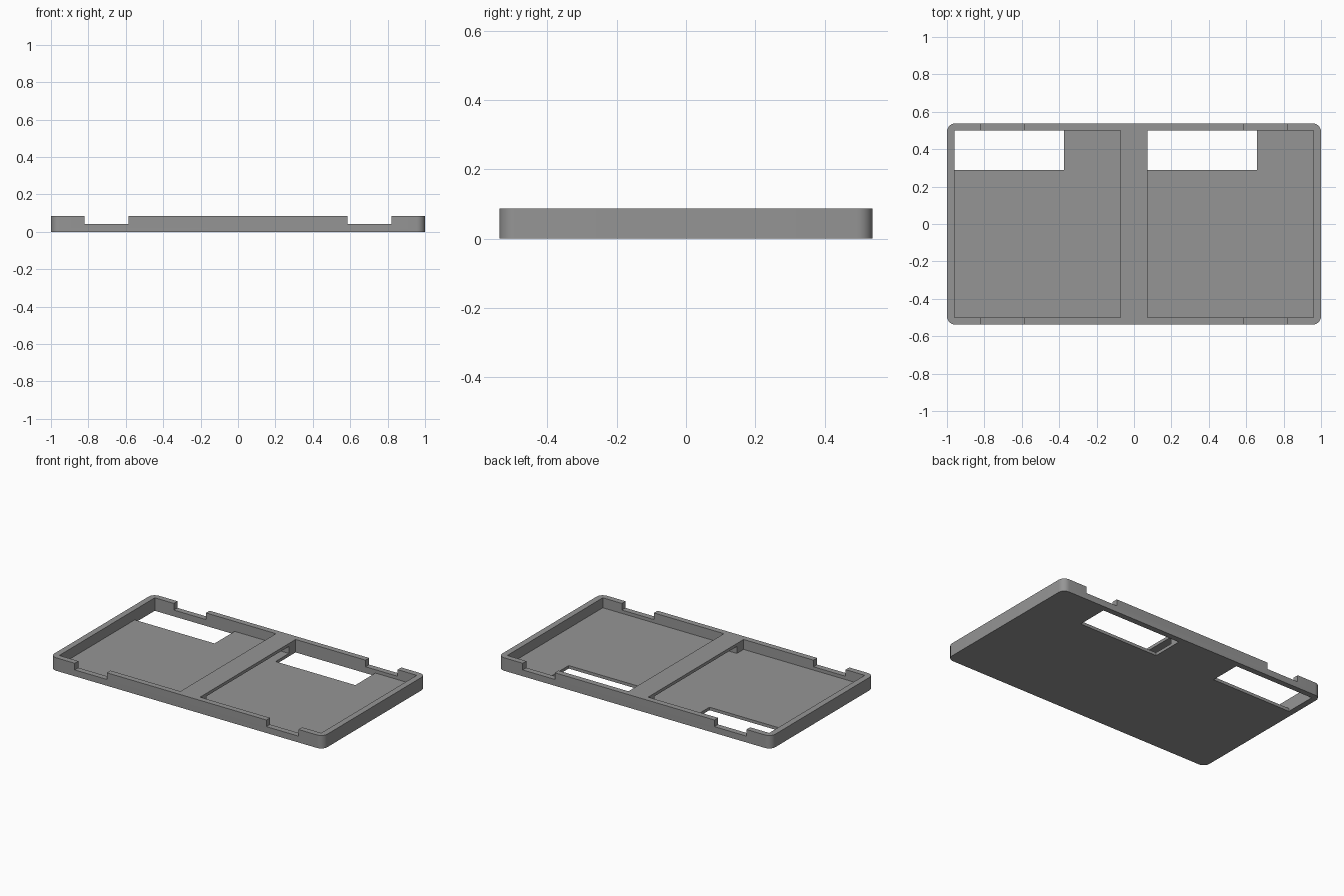
import bpy, bmesh, math

if "Cube" in bpy.data.objects:
    bpy.data.objects.remove(bpy.data.objects["Cube"])

W, D, H = 1.0, 0.538, 0.086     # half width, half depth, height
FLOOR, RADIUS = 0.02, 0.045

grey = bpy.data.materials.new("mid grey")
grey.diffuse_color = (0.30, 0.30, 0.30, 1)
grey.use_nodes = True
grey.node_tree.nodes["Principled BSDF"].inputs["Base Color"].default_value = grey.diffuse_color


def box(name, x0, x1, y0, y1, z0, z1):
    bm = bmesh.new()
    bmesh.ops.create_cube(bm, size=1)
    for v in bm.verts:
        v.co = (x1 if v.co.x > 0 else x0, y1 if v.co.y > 0 else y0, z1 if v.co.z > 0 else z0)
    mesh = bpy.data.meshes.new(name)
    bm.to_mesh(mesh)
    bm.free()
    ob = bpy.data.objects.new(name, mesh)
    bpy.context.collection.objects.link(ob)
    mesh.materials.append(grey)
    return ob


# Tray body with rounded vertical corners
tray = box("tray", -W, W, -D, D, 0, H)
bm = bmesh.new()
bm.from_mesh(tray.data)
corners = [e for e in bm.edges if abs(e.verts[0].co.z - e.verts[1].co.z) > 0.01]
bmesh.ops.bevel(bm, geom=corners, offset=RADIUS, segments=8, profile=0.5, affect='EDGES')
bm.to_mesh(tray.data)
bm.free()

cutters = []
# Two pockets, one on each side of the central bar
for s, x0, x1 in (("left", -0.96, -0.072), ("right", 0.072, 0.96)):
    cutters.append(box(s + "_pocket_cutter", x0, x1, -0.5, 0.5, FLOOR, H + 0.1))
    # Rim notches, front and back
    n0, n1 = (-0.82, -0.585) if s == "left" else (0.585, 0.82)
    cutters.append(box(s + "_notch_cutter", n0, n1, -0.7, 0.7, 0.042, H + 0.1))
    # Window through the floor at the back of the pocket
    cutters.append(box(s + "_window_cutter", x0, x0 + 0.585, 0.29, 0.5, -0.1, 0.04))
# Passage under the central bar
cutters.append(box("passage_cutter", -0.1, 0.1, -0.43, 0.43, FLOOR, 0.066))

for c in cutters:
    c.hide_render = True
    c.hide_set(True)
    m = tray.modifiers.new(c.name, 'BOOLEAN')
    m.operation, m.solver, m.object = 'DIFFERENCE', 'EXACT', c

# Bake the cuts, then smooth only the rounded corners
bpy.context.view_layer.update()
result = bpy.data.meshes.new_from_object(tray.evaluated_get(bpy.context.evaluated_depsgraph_get()))
tray.modifiers.clear()
tray.data = result
for c in cutters:
    bpy.data.objects.remove(c)
bpy.context.view_layer.objects.active = tray
tray.select_set(True)
bpy.ops.object.shade_smooth_by_angle(angle=math.radians(30))
